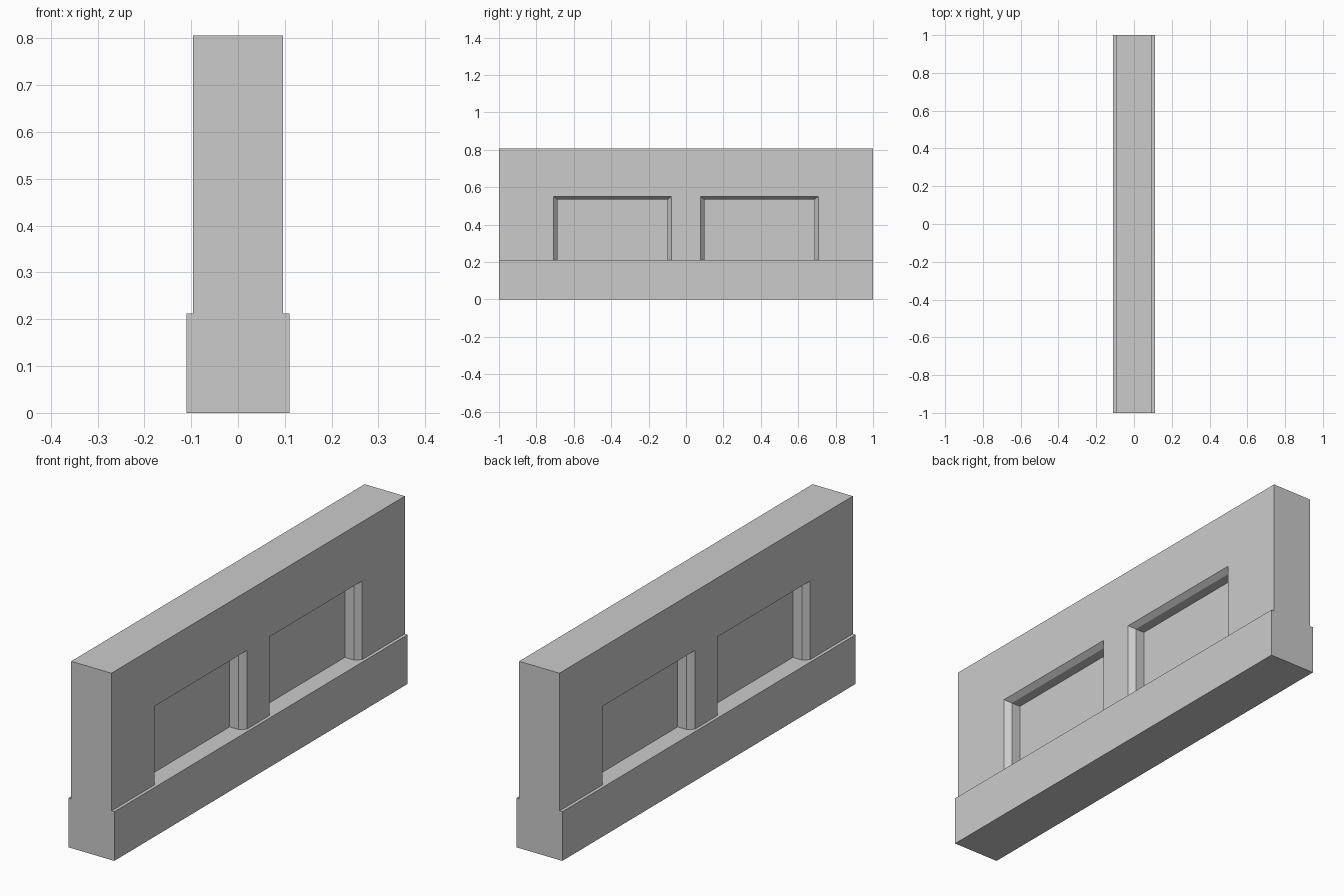
import bpy
import bmesh

default_cube = bpy.data.objects.get("Cube")
if default_cube:
    bpy.data.objects.remove(default_cube, do_unlink=True)

BASE_TOP, WALL_TOP = 0.212, 0.806
BASE_HALF, WALL_HALF = 0.11, 0.096
PANEL_HALF, CHAMFER_X = 0.029, 0.072   # recess back and inner chamfer edge
CHAMFER_Y, CHAMFER_Z = 0.021, 0.016

concrete = bpy.data.materials.new("concrete_grey")
concrete.use_nodes = True
grey = (0.6, 0.6, 0.6, 1)
concrete.diffuse_color = grey
concrete.node_tree.nodes["Principled BSDF"].inputs["Base Color"].default_value = grey


def loft(name, sections):
    """Closed solid through rectangles (x, y0, y1, z0, z1) stacked along x."""
    bm = bmesh.new()
    rings = [[bm.verts.new((x, y, z)) for y, z in
              ((y0, z0), (y1, z0), (y1, z1), (y0, z1))]
             for x, y0, y1, z0, z1 in sections]
    bm.faces.new(rings[0])
    bm.faces.new(rings[-1])
    for a, b in zip(rings, rings[1:]):
        for i in range(4):
            j = (i + 1) % 4
            bm.faces.new((a[i], a[j], b[j], b[i]))
    bmesh.ops.recalc_face_normals(bm, faces=bm.faces)
    mesh = bpy.data.meshes.new(name)
    bm.to_mesh(mesh)
    bm.free()
    mesh.materials.append(concrete)
    obj = bpy.data.objects.new(name, mesh)
    bpy.context.collection.objects.link(obj)
    return obj


def block(name, half, z0, z1):
    return loft(name, [(-half, -1, 1, z0, z1), (half, -1, 1, z0, z1)])


# Wider plinth and the wall standing on it
block("base_plinth", BASE_HALF, 0, BASE_TOP)
wall = block("wall", WALL_HALF, BASE_TOP, WALL_TOP)

# Two chamfered recesses on each face, open down to the plinth
cutters = []
for side in (-1, 1):
    for end in (-1, 1):
        y0, y1 = sorted((end * 0.077, end * 0.708))
        sections = []
        # grow: 0 at the inner opening, 1 at the wall face, 2 beyond it
        for x, grow in ((PANEL_HALF, 0), (CHAMFER_X, 0),
                        (WALL_HALF, 1), (2 * WALL_HALF - CHAMFER_X, 2)):
            dy, dz = (grow - 1) * CHAMFER_Y, (grow - 1) * CHAMFER_Z
            sections.append((side * x, y0 - dy, y1 + dy,
                             BASE_TOP - 0.05, 0.551 + dz))
        cutter = loft("recess_cutter", sections)
        cutter.hide_render = True
        cutters.append(cutter)
        cut = wall.modifiers.new("recess", 'BOOLEAN')
        cut.operation = 'DIFFERENCE'
        cut.solver = 'EXACT'
        cut.object = cutter

# Bake the cuts and drop the cutters
bpy.context.view_layer.update()
graph = bpy.context.evaluated_depsgraph_get()
baked = bpy.data.meshes.new_from_object(wall.evaluated_get(graph))
wall.modifiers.clear()
wall.data = baked
for cutter in cutters:
    bpy.data.objects.remove(cutter, do_unlink=True)
